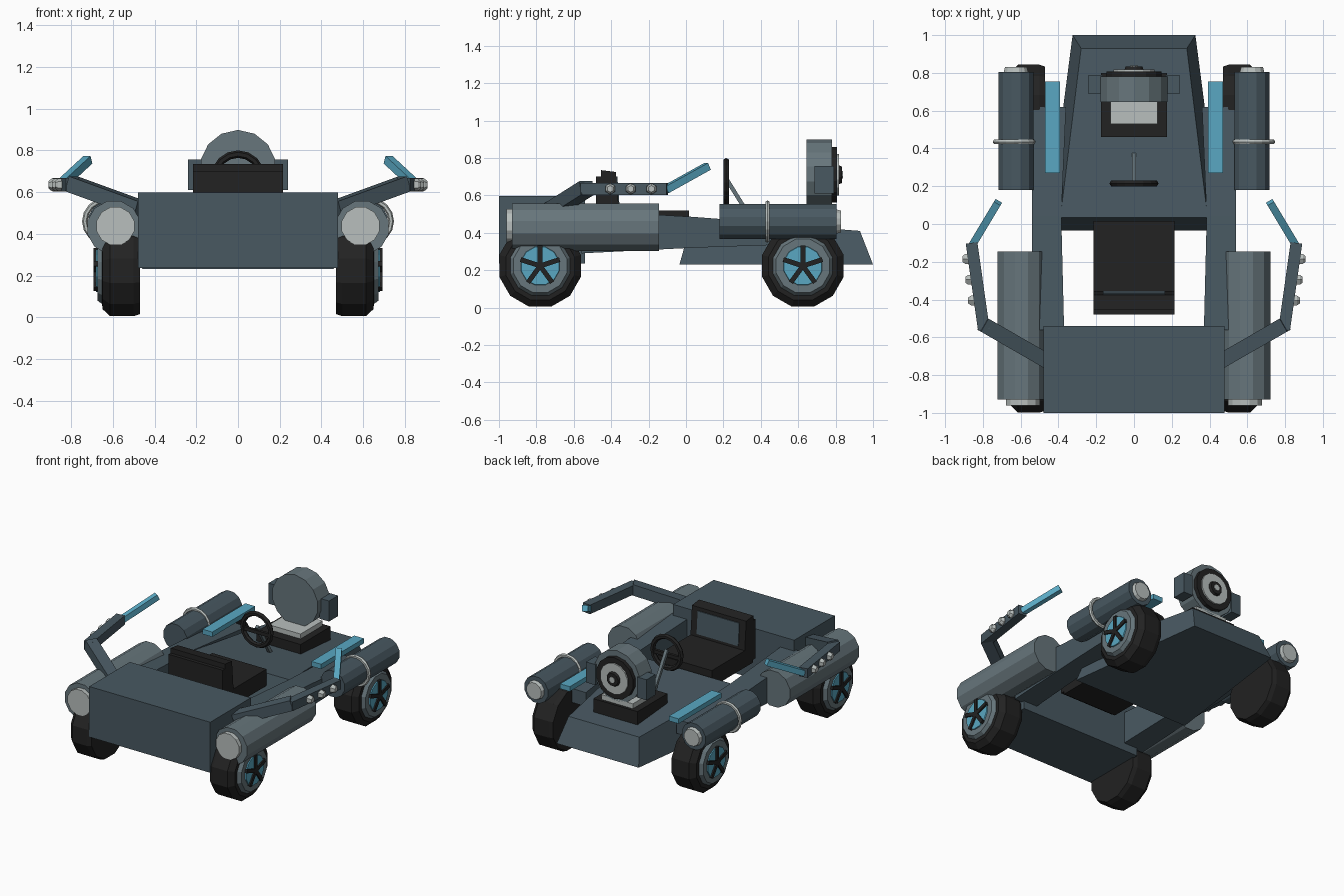
import bpy, bmesh, math
from mathutils import Vector, Matrix

if "Cube" in bpy.data.objects:
    bpy.data.objects.remove(bpy.data.objects["Cube"])

def mat(name, c):
    m = bpy.data.materials.new(name)
    m.diffuse_color = (*c, 1)
    m.use_nodes = True
    m.node_tree.nodes["Principled BSDF"].inputs["Base Color"].default_value = m.diffuse_color
    return m

SLATE = mat("slate", (0.065, 0.098, 0.12))
STEEL = mat("steel", (0.135, 0.18, 0.20))
BLACK = mat("black", (0.016, 0.016, 0.016))
PALE = mat("pale_grey", (0.48, 0.52, 0.51))
CYAN = mat("cyan", (0.10, 0.39, 0.54))

def finish(name, bm, m):
    bmesh.ops.recalc_face_normals(bm, faces=bm.faces)
    me = bpy.data.meshes.new(name)
    bm.to_mesh(me)
    bm.free()
    me.materials.append(m)
    ob = bpy.data.objects.new(name, me)
    bpy.context.collection.objects.link(ob)
    return ob

def loft(name, rings, m):
    """Closed solid through rings of equal point count."""
    bm = bmesh.new()
    vs = [[bm.verts.new(p) for p in r] for r in rings]
    n = len(vs[0])
    for a, b in zip(vs, vs[1:]):
        for i in range(n):
            bm.faces.new((a[i], a[(i + 1) % n], b[(i + 1) % n], b[i]))
    bm.faces.new(vs[0])
    bm.faces.new(vs[-1])
    return finish(name, bm, m)

def box(name, x0, x1, y0, y1, z0, z1, m):
    return loft(name, [[(x0, y0, z), (x1, y0, z), (x1, y1, z), (x0, y1, z)] for z in (z0, z1)], m)

def lathe(name, axis, centre, profile, m, n=12):
    """Stack of (position, radius) circles along the x or y axis."""
    rings = []
    for t, r in profile:
        ring = []
        for i in range(n):
            a = 2 * math.pi * (i + .5) / n
            u, v = r * math.cos(a), r * math.sin(a)
            ring.append((t, centre[0] + u, centre[1] + v) if axis == 'x'
                        else (centre[0] + u, t, centre[1] + v))
        rings.append(ring)
    return loft(name, rings, m)

def bar(name, a, b, w, h, m):
    """Square bar from a to b."""
    a, b = Vector(a), Vector(b)
    d = (b - a).normalized()
    s = d.cross(Vector((0, 0, 1))).normalized()
    u = s.cross(d)
    k = [(-1, -1), (1, -1), (1, 1), (-1, 1)]
    return loft(name, [[p + s * i * w / 2 + u * j * h / 2 for i, j in k] for p in (a, b)], m)

def torus(name, c, R, r, m, n=16, k=6):
    """Ring in the xz plane."""
    bm = bmesh.new()
    g = []
    for i in range(n):
        a = 2 * math.pi * i / n
        g.append([bm.verts.new((c[0] + (R + r * math.cos(b)) * math.cos(a), c[1] + r * math.sin(b),
                                c[2] + (R + r * math.cos(b)) * math.sin(a)))
                  for b in (2 * math.pi * j / k for j in range(k))])
    for i in range(n):
        for j in range(k):
            p, q, l = g[i], g[(i + 1) % n], (j + 1) % k
            bm.faces.new((p[j], q[j], q[l], p[l]))
    return finish(name, bm, m)

# main body: front box and tapered rear deck
box("front_box", -.48, .48, -1, -.54, .235, .597, SLATE)
loft("rear_deck", [
    [(-.46, -.035, .23), (.46, -.035, .23), (.325, 1, .23), (-.325, 1, .23)],
    [(-.39, .035, .48), (.39, .035, .48), (.28, .93, .41), (-.28, .93, .41)]], SLATE)

# seat with inset back panel
box("seat_cushion", -.215, .215, -.45, .015, .40, .52, BLACK)
loft("seat_back", [
    [(-.215, -.46, .42), (.215, -.46, .42), (.215, -.35, .42), (-.215, -.35, .42)],
    [(-.215, -.455, .735), (.215, -.455, .735), (.215, -.375, .725), (-.215, -.375, .725)]], BLACK)
box("seat_lower_back", -.215, .215, -.48, -.44, .42, .70, BLACK)
loft("seat_panel", [
    [(-.165, -.36, .54), (.165, -.36, .54), (.165, -.355, .54), (-.165, -.355, .54)],
    [(-.165, -.376, .70), (.165, -.376, .70), (.165, -.367, .70), (-.165, -.367, .70)]], SLATE)

# steering
torus("steering_wheel", (0, .215, .67), .112, .018, BLACK)
bar("steering_spoke", (-.11, .215, .655), (.11, .215, .655), .02, .025, BLACK)
bar("steering_column", (0, .215, .69), (0, .37, .44), .022, .022, STEEL)

# rear turbine on its base
box("turbine_base", -.175, .175, .46, .80, .41, .515, BLACK)
box("turbine_plate", -.125, .125, .53, .78, .51, .55, PALE)
lathe("turbine_drum", 'y', (0, .715), [(.645, .183), (.78, .183)], STEEL, 14)
lathe("turbine_rim", 'y', (0, .71), [(.775, .148), (.808, .148)], BLACK, 14)
lathe("turbine_ring", 'y', (0, .71), [(.80, .11), (.818, .11)], PALE, 14)
lathe("turbine_hub", 'y', (0, .71), [(.81, .055), (.835, .045)], BLACK)
lathe("turbine_cap", 'y', (0, .71), [(.83, .022), (.839, .022)], PALE, 8)

for s, side in ((1, "right"), (-1, "left")):
    def nm(t):
        return side + "_" + t
    def sbox(t, x0, x1, *r):
        box(nm(t), s * x0, s * x1, *r)
    # side rail, following the deck slope
    loft(nm("rail"), [[(s * x0, y, z0), (s * .54, y, z0), (s * .54, y, z1), (s * x0, y, z1)]
                      for y, x0, z0, z1 in ((-.56, .37, .29, .52), (.04, .385, .32, .485), (.62, .36, .34, .44))], SLATE)
    # front tube with headlight
    lathe(nm("front_tube"), 'y', (s * .595, .43), [(-.93, .131), (-.145, .131)], STEEL)
    lathe(nm("headlight"), 'y', (s * .588, .437), [(-.96, .094), (-.92, .094)], PALE)
    # rear tube with tail light and clamp ring
    lathe(nm("rear_tube"), 'y', (s * .625, .46), [(.18, .096), (.805, .096)], SLATE)
    lathe(nm("tail_light"), 'y', (s * .625, .46), [(.80, .068), (.83, .06)], PALE)
    torus(nm("clamp_ring"), (s * .635, .435, .46), .10, .013, PALE)
    # cyan deck strip and turbine side block
    sbox("deck_strip", .393, .47, .27, .755, .49, .525, CYAN)
    sbox("turbine_block", .165, .24, .688, .79, .61, .757, SLATE)
    # jointed arm with bolts and cyan tip
    bar(nm("arm_base"), (s * .47, -.72, .52), (s * .80, -.53, .64), .08, .075, SLATE)
    bar(nm("arm_middle"), (s * .795, -.56, .635), (s * .86, -.10, .635), .062, .065, SLATE)
    bar(nm("arm_tip"), (s * .855, -.11, .63), (s * .72, .115, .755), .04, .04, CYAN)
    for y in (-.405, -.295, -.185):
        x = .843 + .14 * (y + .295)
        lathe(nm("arm_bolt"), 'x', (y, .635), [(s * x, .03), (s * (x + .035), .03), (s * (x + .05), .018)], PALE, 6)
    # wheels
    for y, end in ((-.78, "front"), (.625, "rear")):
        c = (y, .223)
        w = nm(end + "_wheel_")
        lathe(w + "tyre", 'x', c, [(s * .47, .215), (s * .50, .226), (s * .615, .226), (s * .65, .19), (s * .652, .16)], BLACK)
        lathe(w + "rim", 'x', c, [(s * .645, .17), (s * .675, .148)], STEEL)
        lathe(w + "disc", 'x', c, [(s * .67, .108), (s * .682, .104)], CYAN)
        for i in range(5):
            a = math.radians(90 + 72 * i)
            d, e = Vector((0, math.cos(a), math.sin(a))), Vector((0, -math.sin(a), math.cos(a)))
            o = Vector((0, *c))
            loft(w + "spoke", [[o + Vector((s * x, 0, 0)) + e * .013 * k + d * r
                                for k, r in ((-1, 0), (1, 0), (1, .11), (-1, .11))] for x in (.675, .692)], BLACK)
